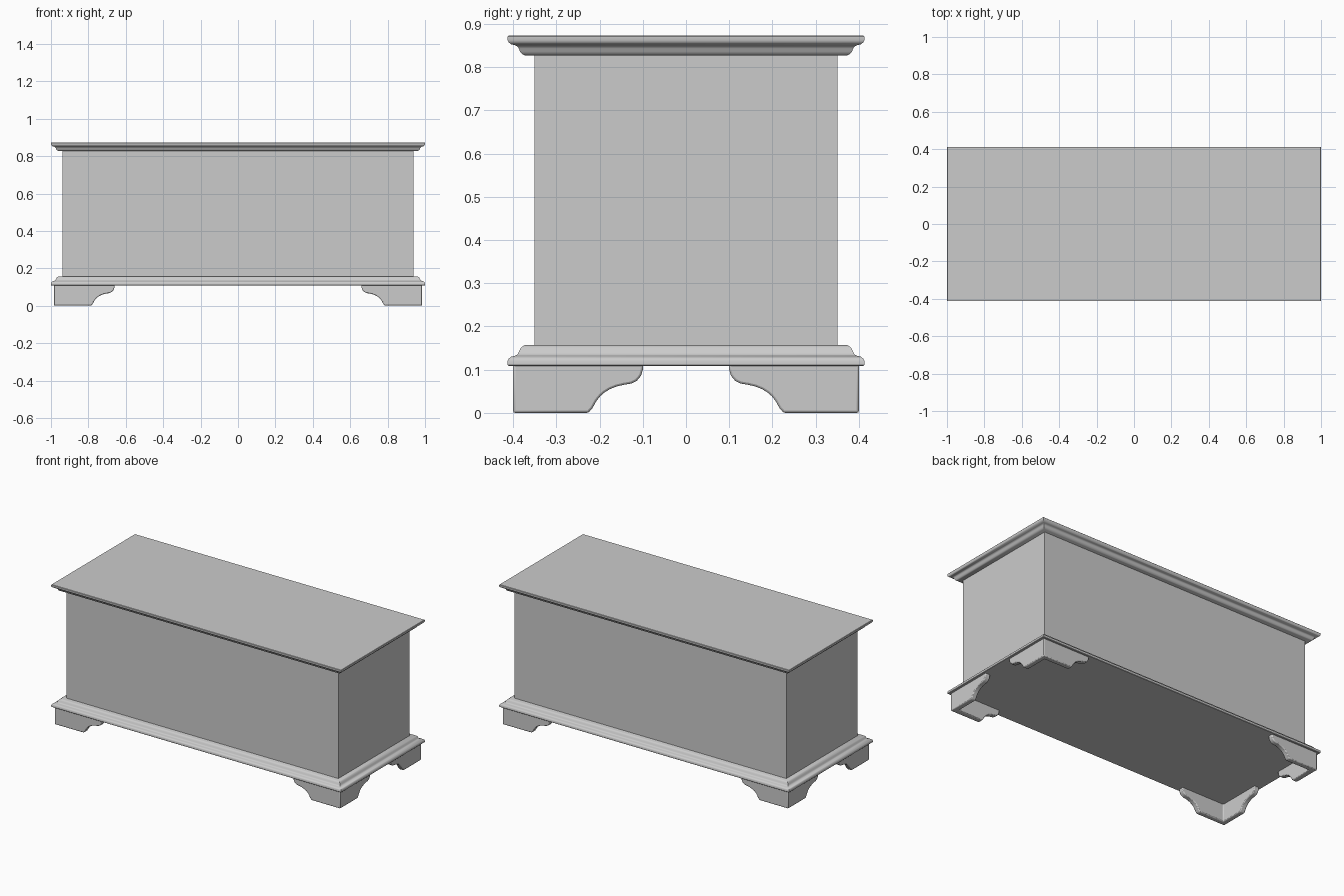
import bpy, bmesh, math

default_cube = bpy.data.objects.get("Cube")
if default_cube:
    bpy.data.objects.remove(default_cube, do_unlink=True)

HALF_X, HALF_Y = 0.9375, 0.35      # body half sizes
BASE_Z, BODY_Z, TRIM_Z, TOP_Z = 0.109, 0.157, 0.827, 0.873

grey = bpy.data.materials.new("plain_grey")
grey.use_nodes = True
grey.diffuse_color = (0.6, 0.6, 0.6, 1)
grey.node_tree.nodes["Principled BSDF"].inputs["Base Color"].default_value = (0.6, 0.6, 0.6, 1)


def finish(name, bm):
    bmesh.ops.remove_doubles(bm, verts=bm.verts, dist=1e-5)
    bmesh.ops.recalc_face_normals(bm, faces=bm.faces)
    mesh = bpy.data.meshes.new(name)
    bm.to_mesh(mesh)
    bm.free()
    mesh.materials.append(grey)
    obj = bpy.data.objects.new(name, mesh)
    bpy.context.collection.objects.link(obj)
    bpy.ops.object.select_all(action='DESELECT')
    obj.select_set(True)
    bpy.context.view_layer.objects.active = obj
    bpy.ops.object.shade_smooth_by_angle(angle=math.radians(35))
    return obj


def stack_rings(name, profile):
    """Loft rectangles, each grown from the body outline by an offset."""
    bm = bmesh.new()
    rings = []
    for grow, z in profile:
        x, y = HALF_X + grow, HALF_Y + grow
        rings.append([bm.verts.new((sx * x, sy * y, z))
                      for sx, sy in ((-1, -1), (1, -1), (1, 1), (-1, 1))])
    for low, high in zip(rings, rings[1:]):
        for i in range(4):
            j = (i + 1) % 4
            bm.faces.new((low[i], low[j], high[j], high[i]))
    bm.faces.new(rings[0])
    bm.faces.new(rings[-1])
    return finish(name, bm)


# Moulding section: offset from the body, distance from the outer flat face
moulding = [(0.0605, 0), (0.0625, 0.002), (0.0625, 0.011), (0.060, 0.016),
            (0.055, 0.020), (0.045, 0.0225), (0.040, 0.025), (0.037, 0.030),
            (0.034, 0.037), (0.030, 0.042), (0.023, 0.046)]

# Body, base moulding and lid
stack_rings("chest_body", [(0, BODY_Z - 0.01), (0, TRIM_Z + 0.01)])
stack_rings("base_moulding", [(g, BASE_Z + d * 1.04) for g, d in moulding])
stack_rings("lid", [(g, TOP_Z - d) for g, d in reversed(moulding)])

# Bracket feet: two scrolled boards mitred at the corner, mirrored to four
FOOT_X, FOOT_Y, THICK, FOOT_TOP = 0.985, 0.40, 0.032, 0.114
scroll = [(0.174, 0), (0.183, 0.010), (0.193, 0.028), (0.202, 0.039), (0.211, 0.047),
          (0.224, 0.055), (0.239, 0.061), (0.256, 0.065), (0.274, 0.068),
          (0.286, 0.074), (0.296, 0.086), (0.30, 0.10), (0.30, FOOT_TOP)]


def add_arm(bm, stretch, place):
    arm = [(d + stretch, z) for d, z in scroll]
    outer = [bm.verts.new(place(d, 0, z)) for d, z in [(0, 0)] + arm + [(0, FOOT_TOP)]]
    inner = [bm.verts.new(place(d, THICK, z))
             for d, z in [(THICK, 0)] + arm + [(THICK, FOOT_TOP)]]
    bm.faces.new(outer)
    bm.faces.new(inner)
    for i in range(len(outer) - 1):
        bm.faces.new((outer[i], outer[i + 1], inner[i + 1], inner[i]))


bm = bmesh.new()
add_arm(bm, 0.025, lambda d, t, z: (FOOT_X - d, t - FOOT_Y, z))
add_arm(bm, 0.0, lambda d, t, z: (FOOT_X - t, d - FOOT_Y, z))
feet = finish("bracket_feet", bm)

bevel = feet.modifiers.new("soft_edges", 'BEVEL')
bevel.width = 0.005
bevel.segments = 2
bevel.limit_method = 'ANGLE'
bevel.angle_limit = math.radians(40)
mirror = feet.modifiers.new("four_corners", 'MIRROR')
mirror.use_axis = (True, True, False)
mirror.use_mirror_merge = False
